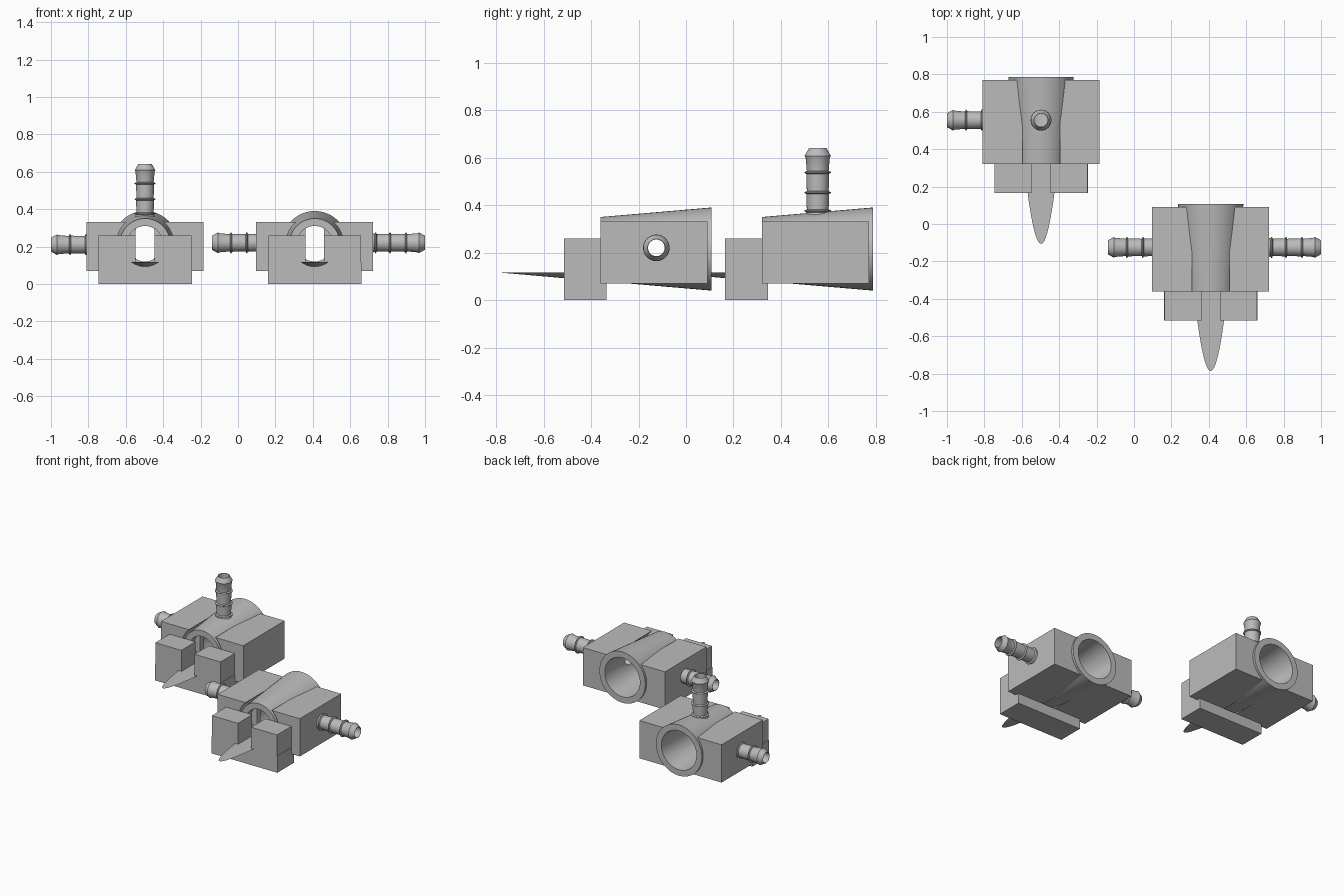
import bpy, bmesh, math
from mathutils import Vector, Matrix

cube = bpy.data.objects.get("Cube")
if cube:
    bpy.data.objects.remove(cube, do_unlink=True)

grey = bpy.data.materials.new("plain grey")
grey.use_nodes = True
grey.diffuse_color = (0.5, 0.5, 0.5, 1)
grey.node_tree.nodes["Principled BSDF"].inputs["Base Color"].default_value = (0.5, 0.5, 0.5, 1)

AXIS_Z = 0.215          # height of the bore axis
PORT_Y = 0.235          # port position behind the body front
SIDES = 48
BACK, UP = Vector((0, 1, 0)), Vector((0, 0, 1))


def finish(name, bm, origin):
    bmesh.ops.recalc_face_normals(bm, faces=bm.faces)
    bmesh.ops.translate(bm, vec=origin, verts=bm.verts)
    mesh = bpy.data.meshes.new(name)
    bm.to_mesh(mesh)
    bm.free()
    mesh.materials.append(grey)
    obj = bpy.data.objects.new(name, mesh)
    bpy.context.collection.objects.link(obj)
    return obj


def box(name, lo, hi, origin):
    bm = bmesh.new()
    bmesh.ops.create_cube(bm, size=1)
    for v in bm.verts:
        v.co = [lo[i] if v.co[i] < 0 else hi[i] for i in range(3)]
    return finish(name, bm, origin)


def lathe(name, profile, start, direction, origin, hollow=False, limit=1):
    """Revolve (radius, distance) points about an axis; limit clamps local x."""
    bm = bmesh.new()
    rings = []
    for r, d in profile:
        ring = []
        for i in range(SIDES):
            a = math.tau * i / SIDES
            x = max(-limit, min(limit, r * math.cos(a)))
            ring.append(bm.verts.new((x, r * math.sin(a), d)))
        rings.append(ring)
    pairs = list(zip(rings, rings[1:]))
    if hollow:
        pairs.append((rings[-1], rings[0]))
    else:
        bm.faces.new(rings[0])
        bm.faces.new(rings[-1])
    for a, b in pairs:
        for i in range(SIDES):
            j = (i + 1) % SIDES
            bm.faces.new((a[i], a[j], b[j], b[i]))
    turn = UP.rotation_difference(direction).to_matrix().to_4x4()
    bmesh.ops.transform(bm, matrix=Matrix.Translation(start) @ turn, verts=bm.verts)
    return finish(name, bm, origin)


def select(obj):
    bpy.ops.object.select_all(action='DESELECT')
    obj.select_set(True)
    bpy.context.view_layer.objects.active = obj


def cut(obj, cutter):
    mod = obj.modifiers.new("cut", 'BOOLEAN')
    mod.operation, mod.solver, mod.object = 'DIFFERENCE', 'EXACT', cutter
    select(obj)
    bpy.ops.object.modifier_apply(modifier=mod.name)


def smooth(obj):
    select(obj)
    bpy.ops.object.shade_smooth_by_angle(angle=math.radians(25))


def holder(prefix, o):
    # stepped base with a short lip under the body
    box(prefix + "_base", (-0.25, -0.155, 0), (0.25, 0, 0.115), o)
    box(prefix + "_base_lip", (-0.25, -0.002, 0), (0.25, 0.025, 0.07), o)
    for side, s in (("left", 1), ("right", -1)):
        xs = sorted((s * 0.05, s * 0.248))
        box(f"{prefix}_{side}_jaw", (xs[0], -0.155, 0.113), (xs[1], 0, 0.26), o)


def spike(prefix, o):
    # flat-topped point with a rounded underside
    bm = bmesh.new()
    rows, steps, cols = [], 20, 12
    for k in range(steps + 1):
        t = 1 - (1 - k / steps) ** 2
        w, d = 0.072 * math.sqrt(1.002 - t), 0.024 * (1.002 - t)
        xs = [-1 + 2 * i / cols for i in range(cols + 1)]
        rows.append([bm.verts.new((w * x, -0.15 - 0.275 * t, 0.116 - d * (1 - x * x)))
                     for x in xs])
    for a, b in zip(rows, rows[1:]):
        for i in range(cols):
            bm.faces.new((a[i], a[i + 1], b[i + 1], b[i]))
        bm.faces.new((a[0], b[0], b[-1], a[-1]))
    bm.faces.new(rows[0])
    bm.faces.new(rows[-1])
    smooth(finish(prefix + "_spike", bm, o))


def nozzle(name, tip, direction, o):
    # hose tail: chamfered tip, three thin barbs, through hole
    outer = [(0.037, 0), (0.055, 0.032), (0.051, 0.04)]
    for d in (0.1, 0.185, 0.262):
        outer += [(0.046, d - 0.004), (0.056, d), (0.056, d + 0.004), (0.048, d + 0.008)]
    outer += [(0.056, 0.29), (0.035, 0.29)]
    profile = outer + [(0.035, 0)]
    smooth(lathe(name, profile, tip, -direction, o, hollow=True))


def unit(prefix, x, y, ports):
    o = Vector((x, y, 0))
    axis = Vector((0, 0, AXIS_Z))
    holder(prefix, o)
    spike(prefix, o)
    body = box(prefix + "_body", (-0.313, 0, 0.07), (0.313, 0.45, 0.33), o)
    tube = lathe(prefix + "_tapered_tube", [(0.135, 0), (0.175, 0.467)], axis, BACK, o)

    # clearance hole in the body, then bore, front recess and slot in the tube
    jobs = [
        (body, lathe("clearance", [(0.153, -0.1), (0.153, 0.6)], axis, BACK, o)),
        (tube, lathe("bore", [(0.1, 0.09), (0.135, 0.48)], axis, BACK, o)),
        (tube, lathe("recess", [(0.095, -0.02), (0.095, 0.05)], axis, BACK, o)),
        (tube, lathe("slot", [(0.095, -0.05), (0.095, 0.2)], axis, BACK, o, limit=0.05)),
    ]
    for name, direction, reach, z in ports:
        d = Vector(direction)
        centre = Vector((0, PORT_Y, z))
        hole = lathe("port_hole", [(0.035, 0), (0.035, 0.6)], centre, d, o)
        jobs += [(body, hole), (tube, hole)]
        nozzle(f"{prefix}_{name}_nozzle", centre + d * reach, d, o)
    for target, cutter in jobs:
        cut(target, cutter)
    for cutter in {c for _, c in jobs}:
        bpy.data.objects.remove(cutter, do_unlink=True)
    smooth(body)
    smooth(tube)


unit("rear_unit", -0.497, 0.32, [
    ("side", (-1, 0, 0), 0.503, 0.21),
    ("top", (0, 0, 1), 0.425, AXIS_Z)])
unit("front_unit", 0.41, -0.36, [
    ("right", (-1, 0, 0), 0.55, 0.22),
    ("left", (1, 0, 0), 0.59, 0.22)])
